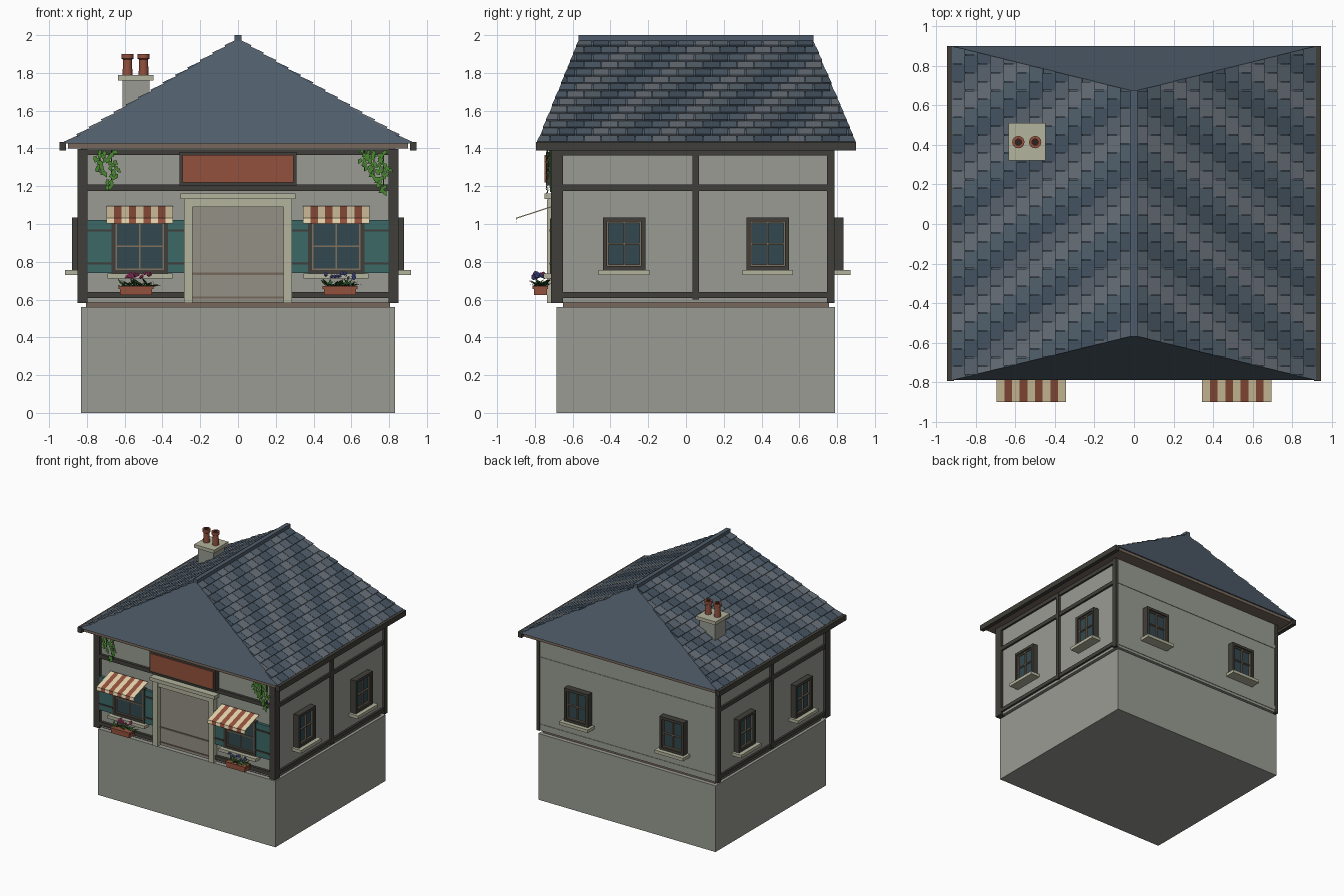
import bpy, bmesh, math, random
from mathutils import Matrix, Vector

if "Cube" in bpy.data.objects:
    bpy.data.objects.remove(bpy.data.objects["Cube"])

random.seed(4)


def mat(name, r, g, b):
    m = bpy.data.materials.new(name)
    m.diffuse_color = [(c / 255) ** 2.2 for c in (r, g, b)] + [1]
    m.use_nodes = True
    m.node_tree.nodes["Principled BSDF"].inputs["Base Color"].default_value = m.diffuse_color
    return m


STONE = mat("stone", 152, 154, 145)
PALE = mat("pale_stone", 178, 178, 156)
TIMBER = mat("dark_timber", 66, 65, 60)
BROWN = mat("brown_trim", 118, 104, 92)
DOOR = mat("door_grey", 146, 142, 132)
RED = mat("brick_red", 146, 82, 64)
CREAM = mat("cream", 226, 208, 170)
TEAL = mat("shutter_teal", 62, 104, 102)
GLASS = mat("glass", 54, 74, 80)
TAN = mat("muntin_tan", 128, 112, 94)
ROOF = mat("roof_slate", 80, 93, 106)
LEAF = mat("leaf_green", 72, 128, 50)
DARKLEAF = mat("dark_leaf", 48, 88, 42)
PINK = mat("pink_petal", 200, 70, 130)
BLUE = mat("blue_petal", 96, 104, 190)
BLACK = mat("soot", 50, 40, 38)
SLATES = [mat("slate_%d" % i, *c) for i, c in
          enumerate([(70, 84, 96), (82, 96, 108), (104, 112, 120), (90, 100, 110)])]


def obj(name, verts, faces, mats, idx=None):
    me = bpy.data.meshes.new(name)
    me.from_pydata([tuple(v) for v in verts], [], faces)
    for m in mats:
        me.materials.append(m)
    if idx:
        me.polygons.foreach_set("material_index", idx)
    bm = bmesh.new()
    bm.from_mesh(me)
    if not any(e.is_boundary for e in bm.edges):
        bmesh.ops.recalc_face_normals(bm, faces=bm.faces)
    bm.to_mesh(me)
    bm.free()
    o = bpy.data.objects.new(name, me)
    bpy.context.collection.objects.link(o)
    return o


HEX = [(0, 3, 2, 1), (4, 5, 6, 7), (0, 1, 5, 4), (1, 2, 6, 5), (2, 3, 7, 6), (3, 0, 4, 7)]


def solids(name, items):
    """One object from eight-cornered blocks: (corners, material)."""
    verts, faces, idx, mats = [], [], [], []
    for pts, m in items:
        if m not in mats:
            mats.append(m)
        n = len(verts)
        verts += pts
        faces += [tuple(n + i for i in f) for f in HEX]
        idx += [mats.index(m)] * 6
    return obj(name, verts, faces, mats, idx)


def boxes(name, items, M=Matrix()):
    """Items are (x0, x1, y0, y1, z0, z1, material)."""
    return solids(name, [([M @ Vector(p) for z in (z0, z1) for p in
                  ((x0, y0, z), (x1, y0, z), (x1, y1, z), (x0, y1, z))], m)
                  for x0, x1, y0, y1, z0, z1, m in items])


# Base, trim course and walls
boxes("base_block", [(-.83, .83, -.685, .79, 0, .56, STONE)])
boxes("trim_course", [(-.806, .806, -.65, .757, .555, .59, BROWN)])
boxes("walls", [(-.83, .83, -.69, .78, .585, 1.405, STONE)])

# Timber frame
boxes("front_timbers", [(-.82, .82, -.712, -.68, 1.365, 1.395, TIMBER),
                        (-.82, .82, -.712, -.68, 1.175, 1.208, TIMBER),
                        (-.82, -.27, -.712, -.68, .607, .64, TIMBER),
                        (.27, .82, -.712, -.68, .607, .64, TIMBER)])
for s, side in ((-1, "left"), (1, "right")):
    def sx(a, b):
        return (min(s * a, s * b), max(s * a, s * b))
    boxes(side + "_timbers",
          [sx(.796, .85) + (-.716, -.65, .583, 1.397, TIMBER),
           sx(.82, .85) + (.747, .786, .583, 1.397, TIMBER),
           sx(.82, .848) + (.035, .07, .6, 1.39, TIMBER)] +
          [sx(.82, .846) + (-.7, .78, a, b, TIMBER)
           for a, b in ((.607, .64), (1.175, 1.208), (1.362, 1.395))])
boxes("back_bands", [(-.82, .82, .77, .784, a, b, STONE) for a, b in ((.607, .64), (1.175, 1.208))])

# Doorway and sign
boxes("doorway", [(-.245, .245, -.696, -.68, .585, 1.12, DOOR),
                  (-.24, .24, -.702, -.69, .73, .742, BROWN),
                  (-.24, .24, -.702, -.69, .605, .615, BROWN),
                  (-.285, -.24, -.735, -.68, .583, 1.13, PALE),
                  (.24, .285, -.735, -.68, .583, 1.13, PALE),
                  (-.285, .285, -.73, -.68, 1.09, 1.135, PALE),
                  (-.305, .305, -.748, -.68, 1.132, 1.162, PALE)])
boxes("sign_board", [(-.31, .31, -.742, -.7, 1.205, 1.38, TIMBER),
                     (-.293, .293, -.75, -.71, 1.22, 1.365, RED)])


# Windows: built facing -y, then turned onto a wall
def window(name, x, y, turn, w, z0, z1, d):
    M = Matrix.Translation((x, y, 0)) @ Matrix.Rotation(math.radians(turn), 4, 'Z')
    h, b, zm = w / 2, .022, (z0 + z1) / 2
    i = h - b
    parts = [(-h, -i, -d, .01, z0, z1, TIMBER), (i, h, -d, .01, z0, z1, TIMBER),
             (-i, i, -d, .01, z0, z0 + b, TIMBER), (-i, i, -d, .01, z1 - b, z1, TIMBER),
             (-i, i, -d * .5, .01, z0 + b, z1 - b, GLASS),
             (-h - .022, h + .022, -d - .035, .01, z0 - .024, z0 + .002, PALE)]
    t, y0, y1 = .004, -d * .75, -d * .45
    parts += [(c - t, c + t, y0, y1, z0 + b, z1 - b, TAN) for c in (-i + t, 0, i - t)]
    parts += [(-i, i, y0, y1, c - t, c + t, TAN) for c in (z0 + b + t, zm, z1 - b - t)]
    boxes(name, parts, M)


for i, y in enumerate((-.328, .433)):
    window("right_window_%d" % i, .83, y, 90, .225, .755, 1.035, .05)
    window("left_window_%d" % i, -.83, y, -90, .225, .755, 1.035, .05)
for i, x in enumerate((-.447, .447)):
    window("back_window_%d" % i, x, .78, 180, .225, .755, 1.035, .055)


# Leaf: a bent four-point kite
def leaf(verts, faces, p, d, side, length, width):
    n = len(verts)
    mid = p + d * length * .45
    verts += [p, mid + side * width, p + d * length + Vector((0, 0, -length * .12)), mid - side * width]
    faces += [(n, n + 1, n + 2), (n, n + 2, n + 3)]


# Front windows with shutters, awnings and planters
for s, side, petal in ((-1, "left", PINK), (1, "right", BLUE)):
    cx = s * .52
    window(side + "_front_window", cx, -.69, 0, .3, .735, 1.03, .03)
    sh = []
    for a, b in ((cx - .278, cx - .148), (cx + .148, cx + .278)):
        sh.append((a, b, -.715, -.685, .74, 1.022, TEAL))
        sh += [(a, b, -.722, -.71, z, z + .012, TIMBER) for z in (.785, .96)]
    boxes(side + "_shutters", sh)

    aw, n = [], 9
    for k in range(n):
        x0, x1 = cx - .175 + .35 * k / n, cx - .175 + .35 * (k + 1) / n
        m = RED if k % 2 else CREAM
        for (ya, za), (yb, zb) in (((-.71, 1.092), (-.9, 1.03)), ((-.894, 1.032), (-.9, 1.005))):
            aw.append(([(x0, yb, zb - .003), (x1, yb, zb - .003), (x1, ya, za - .003), (x0, ya, za - .003),
                        (x0, yb, zb + .003), (x1, yb, zb + .003), (x1, ya, za + .003), (x0, ya, za + .003)], m))
    solids(side + "_awning", aw)

    px = s * .54
    boxes(side + "_planter", [(px - .085, px + .085, -.805, -.735, .625, .66, RED),
                              (px - .092, px + .092, -.812, -.73, .655, .672, RED)])
    v, f = [], []
    for k in range(46):
        a = random.uniform(0, 2 * math.pi)
        d = Vector((math.cos(a), .42 * math.sin(a), random.uniform(.15, .6))).normalized()
        p = Vector((px + random.uniform(-.07, .07), -.77 + random.uniform(-.02, .02), .668))
        leaf(v, f, p, d, d.cross(Vector((0, 0, 1))).normalized(), random.uniform(.05, .085), .01)
    obj(side + "_planter_leaves", v, f, [DARKLEAF])
    bm = bmesh.new()
    for k in range(16):
        p = (px + random.uniform(-.075, .075), -.775 + random.uniform(-.035, .03), random.uniform(.715, .742))
        bmesh.ops.create_icosphere(bm, subdivisions=1, radius=random.uniform(.008, .013),
                                   matrix=Matrix.Translation(p))
    me = bpy.data.meshes.new(side + "_flowers")
    bm.to_mesh(me)
    bm.free()
    me.materials.append(petal)
    bpy.context.collection.objects.link(bpy.data.objects.new(side + "_flowers", me))

    # Hanging ivy: strands of (x, bottom z)
    v, f = [], []
    strands = ((.73, 1.27), (.67, 1.2)) if s < 0 else ((.67, 1.28), (.72, 1.24), (.77, 1.17))
    for x, zb in strands:
        z = 1.39
        while z > zb:
            for j in range(2):
                a = random.uniform(-2.8, -.3)
                d = Vector((math.cos(a), -.25, math.sin(a))).normalized()
                p = Vector((s * x + .012 * math.sin(z * 50) + random.uniform(-.018, .018),
                            -.718 - random.uniform(0, .02), z))
                leaf(v, f, p, d, d.cross(Vector((0, 1, 0))).normalized(), random.uniform(.022, .034), .012)
            z -= .014
    obj(side + "_ivy", v, f, [LEAF])
    boxes(side + "_ivy_stems", [(s * x - .002, s * x + .002, -.72, -.71, zb, 1.395, DARKLEAF)
                                for x, zb in strands])

# Roof: hipped solid, soffit, fascias, ridge
EX, EZ, RZ, Y0, Y1, R0, R1 = .915, 1.425, 1.975, -.79, .9, -.565, .672
obj("roof_body", [(-EX, Y0, EZ), (EX, Y0, EZ), (EX, Y1, EZ), (-EX, Y1, EZ), (0, R0, RZ), (0, R1, RZ)],
    [(0, 3, 2, 1), (0, 1, 4), (2, 3, 5), (1, 2, 5, 4), (3, 0, 4, 5)], [ROOF])
boxes("soffit", [(-.9, .9, Y0 + .01, Y1 - .01, 1.4, 1.426, BROWN)])
boxes("side_fascias", [(-.945, -.91, -.795, .9, 1.388, 1.433, TIMBER),
                       (.91, .945, -.795, .9, 1.388, 1.433, TIMBER)])
boxes("ridge_cap", [(-.018, .018, R0 - .003, R1 + .003, 1.965, 2.0, ROOF)])

# Slates: staggered rows, clipped to the hips
ROWS, W = 14, .09
for s, side in ((-1, "left"), (1, "right")):
    nrm = Vector((s * (RZ - EZ), 0, EX)).normalized()
    tiles = []
    for r in range(ROWS):
        for c in range(-18, 12):
            a = c * W + r * W / 2 + .0015
            b = a + W - .003
            pts = []
            for lift in (0, 1):
                for t, h, ys in ((r / ROWS, .013, (a, b)), ((r + 1) / ROWS, .004, (b, a))):
                    lo, hi = Y0 + (R0 - Y0) * t, Y1 + (R1 - Y1) * t
                    for y in ys:
                        p = Vector((s * EX * (1 - t), min(max(y, lo), hi), EZ + (RZ - EZ) * t))
                        pts.append(p + nrm * h * lift)
            if abs(pts[0].y - pts[1].y) > .006 and abs(pts[2].y - pts[3].y) > .004:
                tiles.append((pts, SLATES[c % 4]))
    solids(side + "_slates", tiles)

# Chimney with two hollow pots
boxes("chimney", [(-.612, -.468, .342, .488, 1.5, 1.765, STONE),
                  (-.635, -.448, .32, .51, 1.76, 1.788, PALE)])
profile = [(.026, 1.785), (.024, 1.87), (.031, 1.875), (.031, 1.9), (.016, 1.9), (.016, 1.81)]
for i, x in enumerate((-.585, -.5)):
    n = 16
    v = [(x + r * math.cos(2 * math.pi * k / n), .414 + r * math.sin(2 * math.pi * k / n), z)
         for r, z in profile for k in range(n)]
    f = [(j * n + k, j * n + (k + 1) % n, (j + 1) * n + (k + 1) % n, (j + 1) * n + k)
         for j in range(len(profile) - 1) for k in range(n)]
    f += [tuple(range(n - 1, -1, -1)), tuple(range(5 * n, 6 * n))]
    pot = obj("chimney_pot_%d" % i, v, f, [RED, BLACK], [0] * (4 * n) + [1] * n + [0, 1])
    bpy.context.view_layer.objects.active = pot
    pot.select_set(True)
    bpy.ops.object.shade_smooth_by_angle()
    pot.select_set(False)
